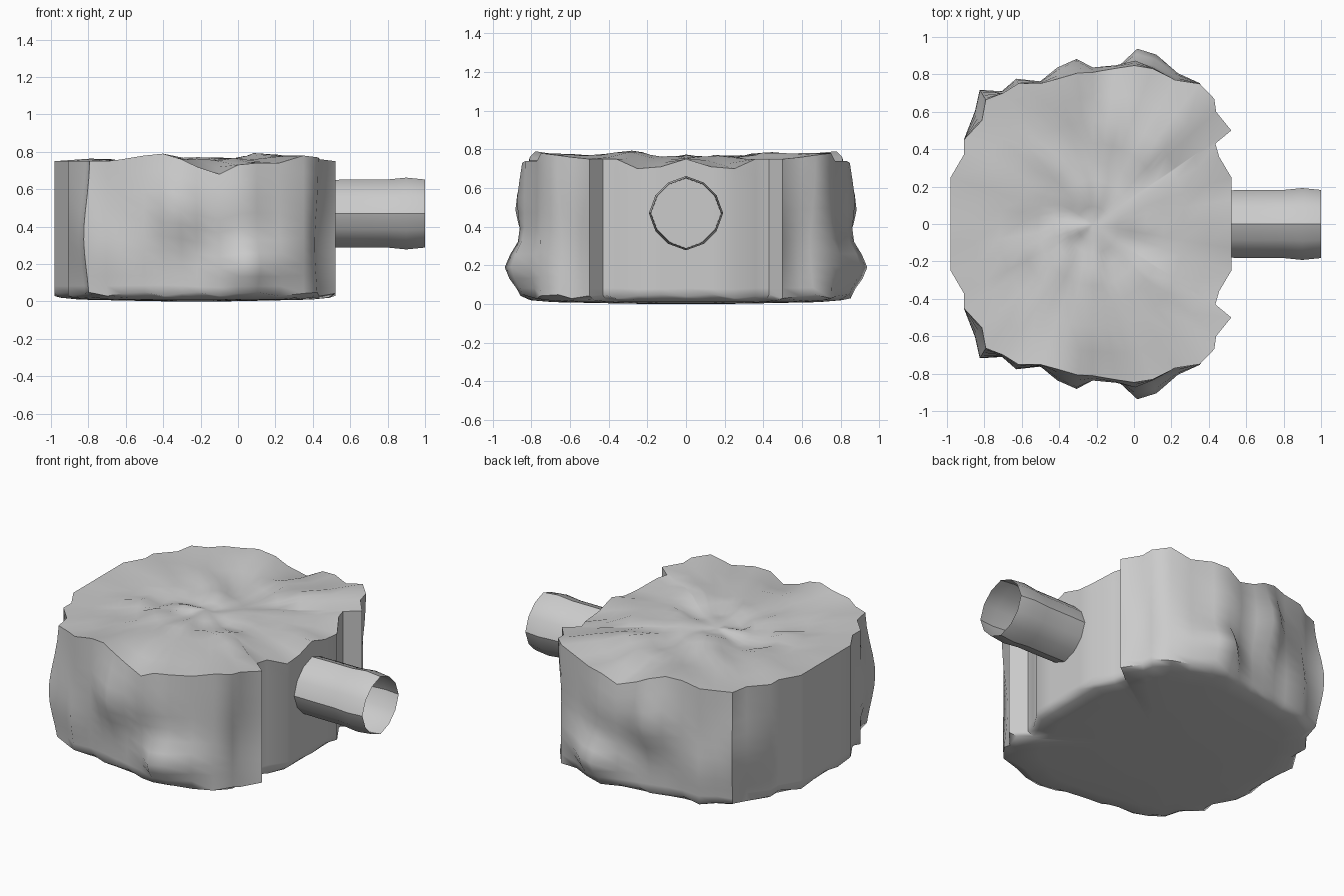
import bpy, bmesh, math
from mathutils import Vector, noise

if "Cube" in bpy.data.objects:
    bpy.data.objects.remove(bpy.data.objects["Cube"])

# Half outline of the rim, from the pipe side round to the far side: x, y, rim height
half = [(.52, 0, .75), (.52, .13, .71), (.52, .25, .70), (.455, .36, .75), (.435, .43, .75),
        (.52, .50, .75), (.44, .60, .76), (.43, .67, .77), (.35, .75, .78), (.22, .77, .74),
        (.10, .83, .74), (0, .84, .73), (-.10, .82, .68), (-.22, .80, .72), (-.30, .79, .76),
        (-.40, .77, .79), (-.50, .75, .78), (-.62, .75, .76), (-.70, .70, .75), (-.79, .66, .75),
        (-.81, .55, .75), (-.91, .45, .75), (-.91, .37, .75), (-.98, .25, .75), (-.98, .12, .75),
        (-.98, 0, .75)]
outline = half + [(x, -y, z) for x, y, z in half[-2:0:-1]]
CX = -.22

# Lumps on the side wall: x, z, x spread, z spread, outward amount
lumps = [(.04, .19, .09, .11, .12), (-.33, .50, .11, .20, .10), (-.60, .25, .10, .16, .03),
         (.24, .2, .07, .12, .04), (-.04, .53, .10, .16, .04), (-.80, .35, .05, .25, .07),
         (.43, .3, .025, .25, -.035), (-.18, .28, .08, .1, -.02)]


def wall_point(p, z):
    x, y, _ = p
    d = Vector(((x - CX) * .7, y, 0)).normalized()
    out = 0
    if abs(y) > .52:
        out = sum(a * math.exp(-((x - lx) / sx) ** 2 - ((z - lz) / sz) ** 2)
                  for lx, lz, sx, sz, a in lumps)
    return Vector((x, y, z)) + d * out


def cap_xy(p, f):
    # Even oval near the centre, jagged outline at the rim
    x, y, _ = p
    a = math.atan2(y / .8, (x - CX) / .73)
    ox, oy = min(.70 * math.cos(a), .68), .78 * math.sin(a)
    k = f ** 4
    return CX + f * (ox + (x - CX - ox) * k), f * (oy + (y - oy) * k)


def bridge(bm, a, b):
    n = len(a)
    for i in range(n):
        bm.faces.new((a[i], b[i], b[(i + 1) % n], a[(i + 1) % n]))


def finish(bm, name, angle):
    bmesh.ops.recalc_face_normals(bm, faces=bm.faces)
    me = bpy.data.meshes.new(name)
    bm.to_mesh(me)
    bm.free()
    ob = bpy.data.objects.new(name, me)
    bpy.context.collection.objects.link(ob)
    bpy.ops.object.select_all(action='DESELECT')
    ob.select_set(True)
    bpy.context.view_layer.objects.active = ob
    bpy.ops.object.shade_smooth_by_angle(angle=math.radians(angle))


# Lumpy drum body
bm = bmesh.new()
rings = []
# uneven top surface, centre to rim
for f in (.06, .12, .2, .3, .42, .55, .70, .86):
    ring = []
    for p in outline:
        px, py = cap_xy(p, f)
        bump = .05 * noise.noise((px * 5, py * 5, 3.1)) + .03 * noise.noise((px * 9, py * 9, 7.7))
        base = .755 + .012 * min(1, max(-1, (px - CX) * 2))
        h = base * (1 - f ** 4) + p[2] * f ** 4 + bump * (1 - f ** 4)
        ring.append(bm.verts.new((px, py, h)))
    rings.append(ring)
# side wall, ending in a slightly jagged foot
for t in (1, .88, .75, .64, .54, .44, .35, .26, .18, .11):
    rings.append([bm.verts.new(wall_point(p, p[2] * t)) for p in outline])
rings.append([bm.verts.new(wall_point(p, .04 + .012 * math.sin(i * 2.1)))
              for i, p in enumerate(outline)])
# underside
for f, z in ((.97, .02), (.86, .01), (.5, .004), (.2, 0)):
    rings.append([bm.verts.new((*cap_xy(p, f), z)) for p in outline])
for a, b in zip(rings, rings[1:]):
    bridge(bm, a, b)
mid = bm.verts.new((CX, 0, .75))
n = len(outline)
for i in range(n):
    bm.faces.new((mid, rings[0][i], rings[0][(i + 1) % n]))
bm.faces.new(rings[-1])
finish(bm, "drum_body", 60)

# Open thin pipe
bm = bmesh.new()
rings = []
for x, r in ((.50, .172), (.64, .174), (.8, .174), (.9, .184), (1, .174)):
    ring = []
    for i in range(12):
        a = math.tau * i / 12
        k = r + (.008 if i % 3 == 0 else -.001)
        ring.append(bm.verts.new((x, k * math.cos(a), .47 + k * math.sin(a))))
    rings.append(ring)
for a, b in zip(rings, rings[1:]):
    bridge(bm, a, b)
finish(bm, "side_pipe", 35)
